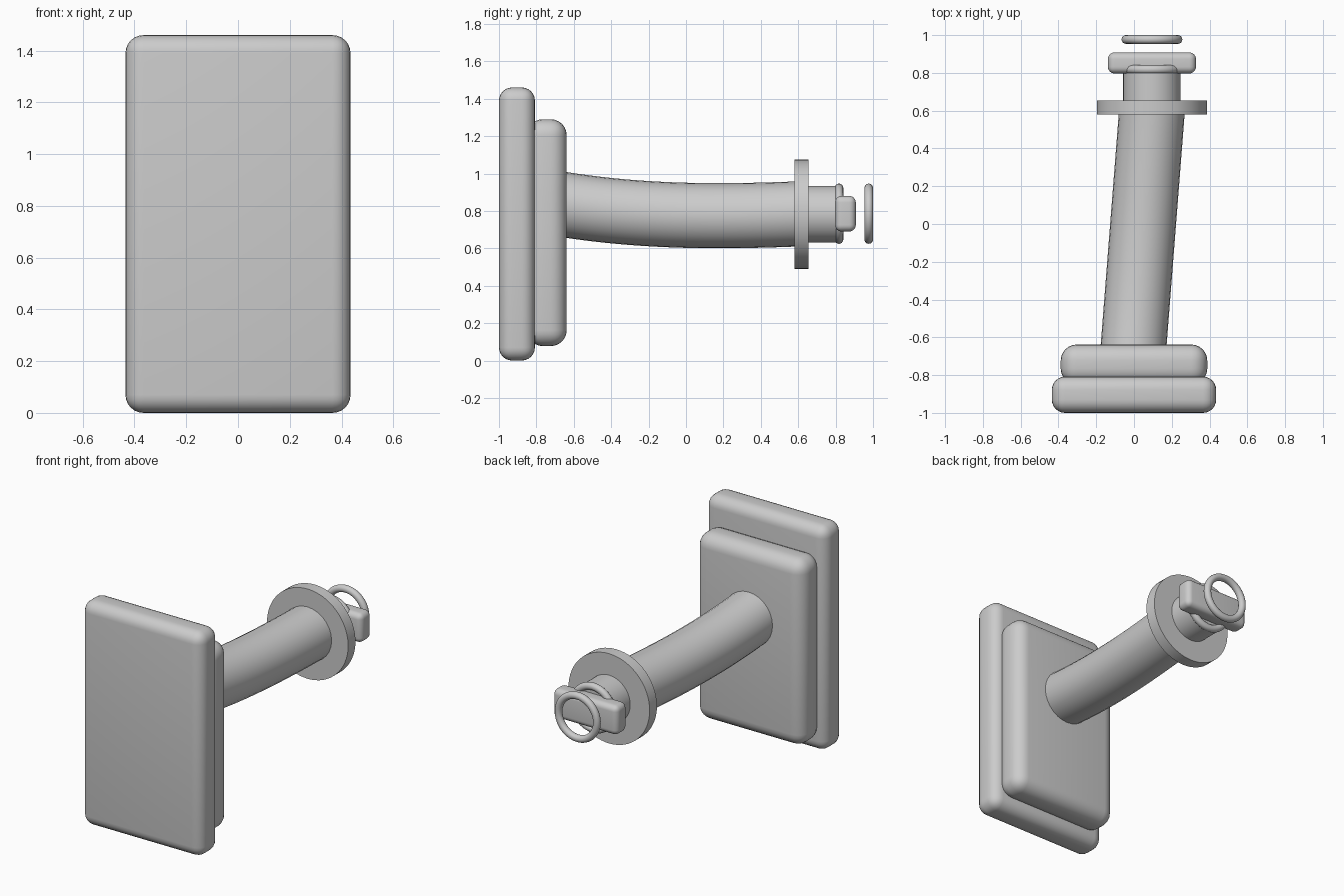
import bpy, math
from mathutils import Vector

if "Cube" in bpy.data.objects:
    bpy.data.objects.remove(bpy.data.objects["Cube"])

AX, AZ = 0.095, 0.782   # axis of the tip parts


def smooth(ob):
    bpy.ops.object.select_all(action='DESELECT')
    ob.select_set(True)
    bpy.context.view_layer.objects.active = ob
    bpy.ops.object.shade_smooth_by_angle(angle=math.radians(35))


def rounded_box(name, lo, hi, radius, segments=6):
    lo, hi = Vector(lo), Vector(hi)
    bpy.ops.mesh.primitive_cube_add(size=1, location=(lo + hi) / 2)
    ob = bpy.context.object
    ob.name = name
    ob.scale = hi - lo
    bpy.ops.object.transform_apply(location=False, rotation=False, scale=True)
    bev = ob.modifiers.new("round", 'BEVEL')
    bev.width, bev.segments = radius, segments
    bpy.ops.object.modifier_apply(modifier=bev.name)
    smooth(ob)


def disc(name, radius, y0, y1):
    bpy.ops.mesh.primitive_cylinder_add(
        vertices=64, radius=radius, depth=y1 - y0,
        location=(AX, (y0 + y1) / 2, AZ), rotation=(math.pi / 2, 0, 0))
    bpy.context.object.name = name
    smooth(bpy.context.object)


def ring(name, y):
    bpy.ops.mesh.primitive_torus_add(
        major_radius=0.138, minor_radius=0.023, major_segments=64, minor_segments=16,
        location=(AX, y, AZ + 0.003), rotation=(math.pi / 2, 0, 0))
    bpy.context.object.name = name
    smooth(bpy.context.object)


# Stacked mounting plates
rounded_box("front_plate", (-0.435, -1.0, 0), (0.435, -0.808, 1.46), 0.07)
rounded_box("rear_plate", (-0.388, -0.85, 0.077), (0.388, -0.638, 1.29), 0.085)

# Gently curved arm
curve = bpy.data.curves.new("arm", 'CURVE')
curve.dimensions = '3D'
curve.bevel_depth = 0.174
curve.bevel_resolution = 12
curve.resolution_u = 24
curve.use_fill_caps = True
sp = curve.splines.new('BEZIER')
sp.bezier_points.add(1)
ends = [((-0.008, -0.72, 0.845), (0, 0, 0), (0.035, 0.45, -0.078)),
        ((0.095, 0.60, 0.784), (-0.035, -0.45, -0.018), (0, 0, 0))]
for p, (co, back, ahead) in zip(sp.bezier_points, ends):
    p.handle_left_type = p.handle_right_type = 'FREE'
    p.co = co
    d_back = Vector(back) if any(back) else -Vector(ahead)
    d_ahead = Vector(ahead) if any(ahead) else -Vector(back)
    p.handle_left = Vector(co) + d_back
    p.handle_right = Vector(co) + d_ahead
arm = bpy.data.objects.new("arm", curve)
bpy.context.collection.objects.link(arm)
bpy.ops.object.select_all(action='DESELECT')
arm.select_set(True)
bpy.context.view_layer.objects.active = arm
bpy.ops.object.convert(target='MESH')
smooth(bpy.context.object)

# Flange, collar, cross bar and rings at the tip
disc("flange", 0.292, 0.58, 0.655)
disc("collar", 0.152, 0.64, 0.82)
ring("collar_ring", 0.818)
rounded_box("cross_bar", (-0.138, 0.797, 0.69), (0.328, 0.908, 0.88), 0.035)
ring("end_ring", 0.977)
